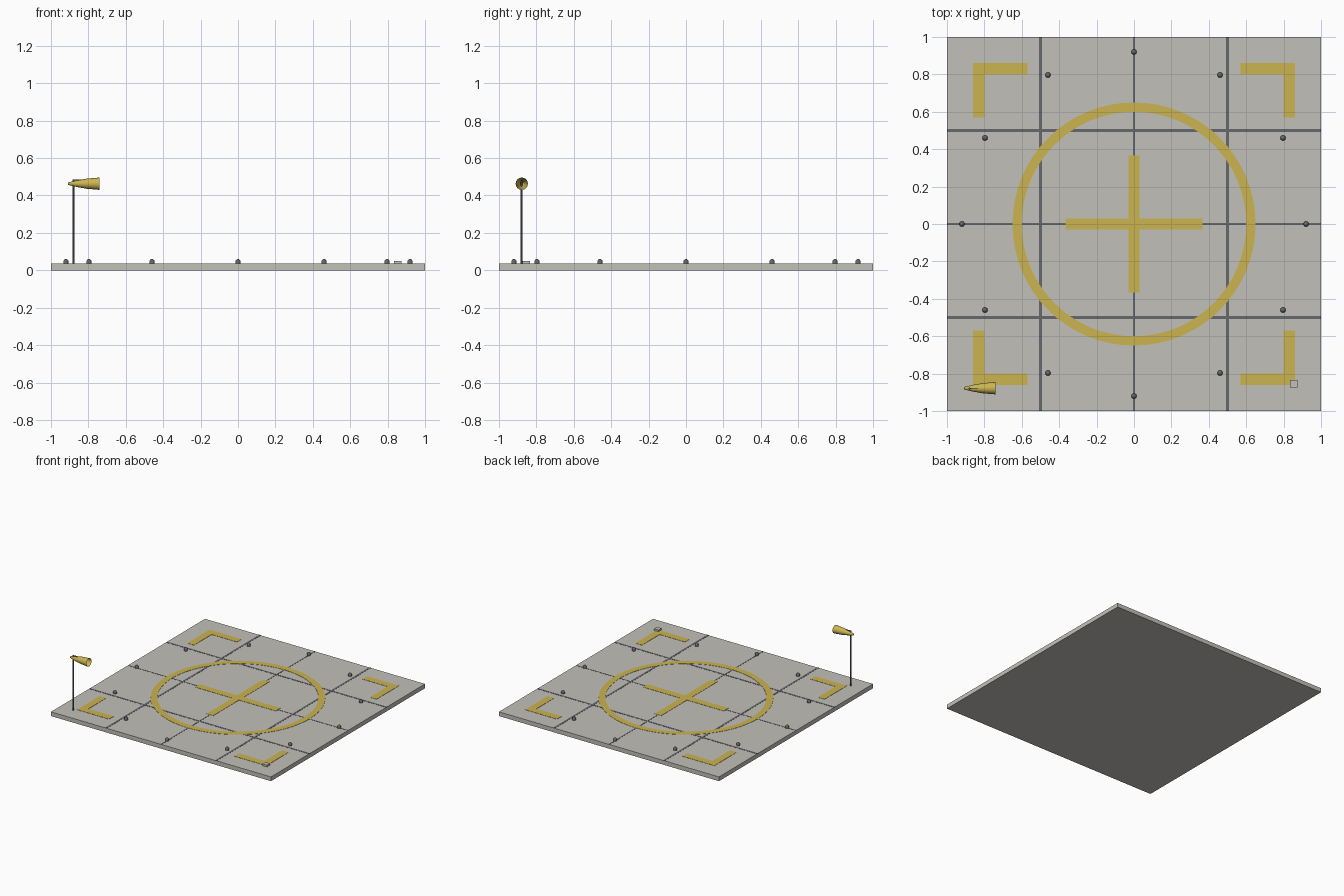
import bpy, bmesh, math
from mathutils import Matrix, Vector

cube = bpy.data.objects.get("Cube")
if cube:
    bpy.data.objects.remove(cube, do_unlink=True)


def material(name, rgb):
    m = bpy.data.materials.new(name)
    m.use_nodes = True
    m.diffuse_color = (*rgb, 1)
    m.node_tree.nodes["Principled BSDF"].inputs["Base Color"].default_value = (*rgb, 1)
    return m


CONCRETE = material("concrete", (0.54, 0.53, 0.49))
YELLOW = material("yellow_paint", (0.60, 0.46, 0.08))
STEEL = material("dark_steel", (0.13, 0.14, 0.15))


def finish(name, bm, mat, smooth=False):
    bmesh.ops.recalc_face_normals(bm, faces=bm.faces)
    mesh = bpy.data.meshes.new(name)
    bm.to_mesh(mesh)
    bm.free()
    mesh.materials.append(mat)
    for p in mesh.polygons:
        p.use_smooth = smooth
    obj = bpy.data.objects.new(name, mesh)
    bpy.context.collection.objects.link(obj)
    return obj


def box(name, centre, size, mat):
    bm = bmesh.new()
    bmesh.ops.create_cube(bm, size=1)
    bmesh.ops.scale(bm, vec=size, verts=bm.verts)
    bmesh.ops.translate(bm, vec=centre, verts=bm.verts)
    return finish(name, bm, mat)


def lathe(name, profile, steps, mat, matrix, smooth=False):
    """Revolve (radius, height) points about z, then place with matrix."""
    bm = bmesh.new()
    verts = [bm.verts.new((r, 0, z)) for r, z in profile]
    edges = [bm.edges.new(pair) for pair in zip(verts, verts[1:])]
    bmesh.ops.spin(bm, geom=verts + edges, cent=(0, 0, 0), axis=(0, 0, 1),
                   angle=math.tau, steps=steps, use_duplicate=False)
    bmesh.ops.remove_doubles(bm, verts=bm.verts, dist=0.0001)
    bmesh.ops.transform(bm, matrix=matrix, verts=bm.verts)
    return finish(name, bm, mat, smooth)


TOP = 0.035        # deck height
PAINT = 0.002      # paint thickness

# Concrete deck
box("deck", (0, 0, TOP / 2), (2, 2, TOP), CONCRETE)

# Slab joints: wide ones at the thirds, a thin pair on the centre lines
for i, (pos, width) in enumerate([(-0.5, 0.016), (0, 0.01), (0.5, 0.016)]):
    box(f"joint_lengthwise_{i}", (pos, 0, TOP), (width, 2, 0.002), STEEL)
    box(f"joint_crosswise_{i}", (0, pos, TOP), (2, width, 0.002), STEEL)

# Painted landing ring
z0, z1 = TOP - 0.001, TOP + PAINT
lathe("landing_ring", [(0.60, z0), (0.65, z0), (0.65, z1), (0.60, z1), (0.60, z0)],
      64, YELLOW, Matrix.Identity(4))

# Painted centre cross
zp = TOP + PAINT / 2
box("cross_bar_x", (0, 0, zp), (0.73, 0.06, PAINT), YELLOW)
box("cross_bar_y", (0, 0, zp), (0.06, 0.73, PAINT), YELLOW)

# Painted corner brackets
for sx in (-1, 1):
    for sy in (-1, 1):
        tag = ("front" if sy < 0 else "back") + ("_left" if sx > 0 else "_right")
        box(f"corner_bar_x_{tag}", (sx * 0.715, sy * 0.83, zp), (0.29, 0.06, PAINT), YELLOW)
        box(f"corner_bar_y_{tag}", (sx * 0.83, sy * 0.715, zp), (0.06, 0.29, PAINT), YELLOW)

# Edge lights around the pad
dome = [(0.014, 0), (0.014, 0.012), (0.011, 0.020), (0.006, 0.024), (0, 0.025)]
for i in range(12):
    a = math.tau * i / 12
    place = Matrix.Translation((0.92 * math.cos(a), 0.92 * math.sin(a), TOP))
    lathe(f"edge_light_{i}", dome, 12, STEEL, place, True)

# Small service box
box("service_box", (0.855, -0.855, TOP + 0.007), (0.04, 0.04, 0.016), CONCRETE)

# Windsock mast with a short top arm
MAST = Vector((-0.88, -0.88, 0))
lathe("windsock_mast", [(0, TOP), (0.006, TOP), (0.005, 0.485), (0, 0.485)],
      10, STEEL, Matrix.Translation(MAST))
box("windsock_arm", (-0.86, -0.88, 0.483), (0.05, 0.006, 0.006), STEEL)

# Windsock: tapered sleeve along x, open at the wide end
sock = [(0, -0.03), (0.007, -0.027), (0.018, 0.02), (0.027, 0.07), (0.033, 0.14)]
lathe("windsock", sock, 16, YELLOW,
      Matrix.Translation(MAST + Vector((0, 0.002, 0.463)))
      @ Matrix.Rotation(math.pi / 2, 4, "Y"), True)
